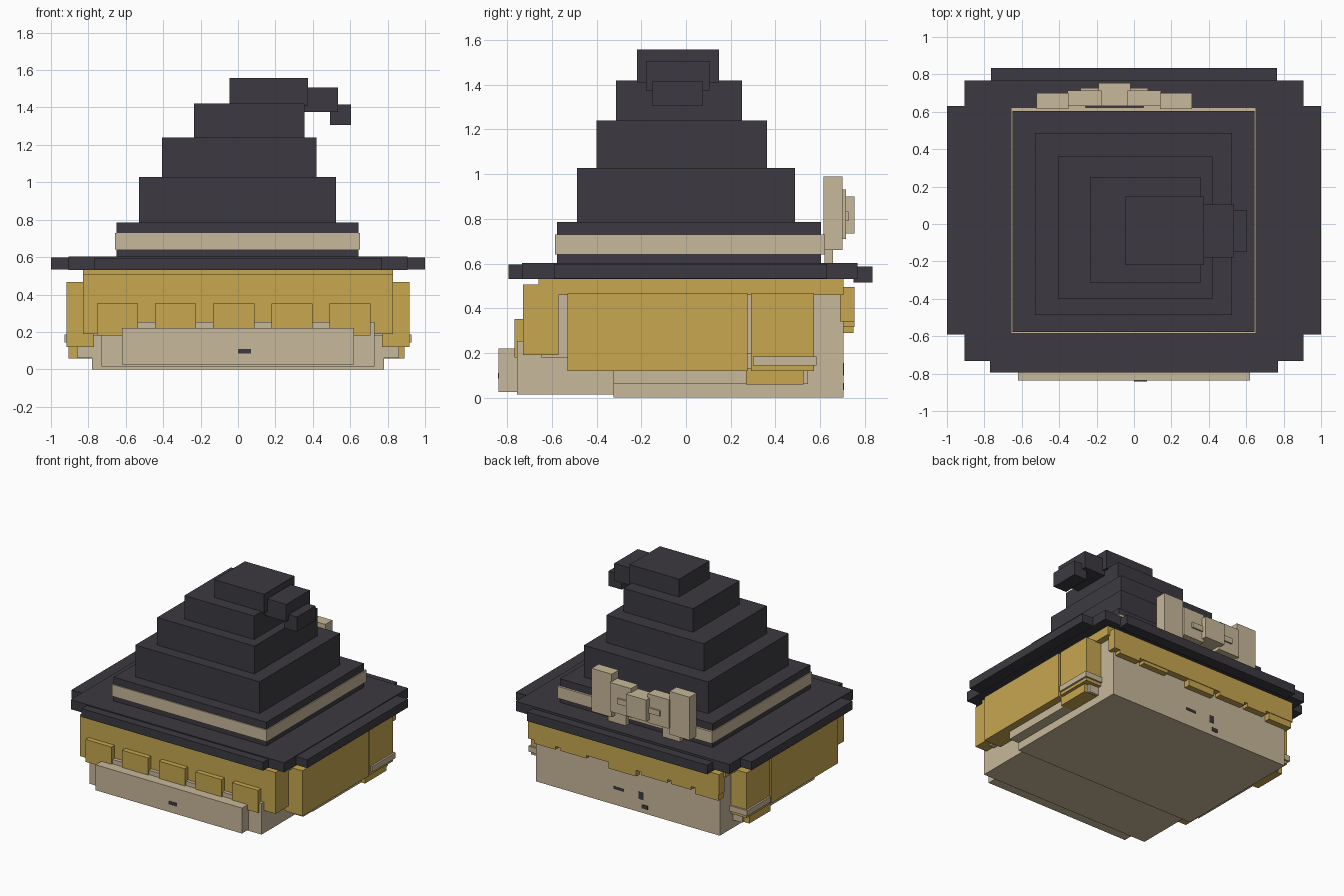
import bpy, bmesh


def material(name, col):
    m = bpy.data.materials.new(name)
    m.diffuse_color = (*col, 1)
    return m


GOLD = material("golden_hair", (0.57, 0.385, 0.08))
CREAM = material("cream_skin", (0.58, 0.48, 0.325))
DARK = material("charcoal_cloth", (0.045, 0.042, 0.052))


def boxes(name, mat, items):
    """One object made of boxes given as (x0, x1, y0, y1, z0, z1)."""
    bm = bmesh.new()
    for x0, x1, y0, y1, z0, z1 in items:
        r = bmesh.ops.create_cube(bm, size=1)
        for v in r["verts"]:
            v.co = ((x0 + x1) / 2 + v.co.x * (x1 - x0),
                    (y0 + y1) / 2 + v.co.y * (y1 - y0),
                    (z0 + z1) / 2 + v.co.z * (z1 - z0))
    me = bpy.data.meshes.new(name)
    bm.to_mesh(me)
    bm.free()
    me.materials.append(mat)
    ob = bpy.data.objects.new(name, me)
    bpy.context.collection.objects.link(ob)
    return ob


def mid(name, mat, w, *rest):
    """Box centred on x = 0 with half width w."""
    return boxes(name, mat, [(-w, w, *rest)])


def pair(name, mat, x0, x1, *rest):
    """The same box on both sides."""
    return boxes(name, mat, [(x0, x1, *rest), (-x1, -x0, *rest)])


# Head
mid("head", CREAM, 0.78, -0.325, 0.705, 0.0, 0.47)
mid("brow", CREAM, 0.775, -0.65, -0.32, 0.18, 0.47)
mid("lower_face", CREAM, 0.73, -0.757, -0.32, 0.015, 0.253)
mid("chin", CREAM, 0.62, -0.838, -0.75, 0.025, 0.22)
pair("cheek", CREAM, 0.77, 0.86, -0.325, 0.545, 0.06, 0.2)

# Small dark marks on the front and back
boxes("front_mark", DARK, [(0.0, 0.07, -0.841, -0.835, 0.085, 0.11)])
boxes("back_marks", DARK, [(0.03, 0.12, 0.70, 0.708, 0.12, 0.14),
                           (-0.135, -0.095, 0.70, 0.708, 0.10, 0.155),
                           (-0.17, -0.12, 0.70, 0.708, 0.035, 0.065)])

# Hair
mid("hair_cap", GOLD, 0.83, -0.66, 0.705, 0.46, 0.53)
mid("front_hair", GOLD, 0.83, -0.73, -0.57, 0.19, 0.507)
boxes("bangs", GOLD, [(c - 0.11, c + 0.11, -0.768, -0.72, 0.18, 0.352)
                      for c in (-0.645, -0.335, -0.023, 0.288, 0.598)])
pair("side_hair", GOLD, 0.77, 0.917, -0.53, 0.275, 0.12, 0.467)
pair("rear_side_hair", GOLD, 0.77, 0.914, 0.29, 0.572, 0.12, 0.467)
boxes("hair_tufts", GOLD, [(0.77, 0.89, 0.268, 0.525, 0.058, 0.13),
                           (-0.905, -0.77, 0.268, 0.525, 0.058, 0.13)])
pair("hair_ties", CREAM, 0.77, 0.928, 0.30, 0.585, 0.143, 0.185)
mid("back_hair", GOLD, 0.81, 0.69, 0.755, 0.34, 0.495)
boxes("back_fringe", GOLD, [(a, b, 0.69, y, z, 0.36) for a, b, y, z in (
    (0.58, 0.76, 0.755, 0.315), (0.32, 0.54, 0.75, 0.315),
    (-0.10, 0.13, 0.75, 0.29), (-0.37, -0.15, 0.755, 0.315),
    (-0.57, -0.40, 0.755, 0.315), (-0.80, -0.60, 0.75, 0.29))])

# Hat brim
mid("brim", DARK, 0.905, -0.733, 0.767, 0.53, 0.603)
mid("brim_sides", DARK, 1.0, -0.59, 0.632, 0.533, 0.597)
mid("brim_front", DARK, 0.77, -0.795, -0.72, 0.53, 0.595)
mid("brim_back", DARK, 0.765, 0.75, 0.835, 0.516, 0.586)

# Hat crown, stepped and leaning, with a drooping tip
boxes("hat_base", DARK, [(-0.65, 0.645, -0.578, 0.605, 0.59, 0.785)])
boxes("hat_band", CREAM, [(-0.657, 0.653, -0.586, 0.622, 0.64, 0.73)])
boxes("hat_crown", DARK, [(-0.53, 0.525, -0.487, 0.487, 0.78, 1.028),
                          (-0.405, 0.42, -0.40, 0.362, 1.02, 1.24),
                          (-0.235, 0.355, -0.313, 0.25, 1.23, 1.42),
                          (-0.045, 0.375, -0.22, 0.148, 1.41, 1.557)])
boxes("hat_tip", DARK, [(0.34, 0.535, -0.18, 0.105, 1.375, 1.507),
                        (0.493, 0.605, -0.15, 0.075, 1.305, 1.417)])

# Bow behind the hat, mirrored about its own centre
C = -0.105
bow = [(C - 0.085, C + 0.085, 0.63, 0.753, 0.735, 0.90)]
for s in (-1, 1):
    for a, b, y0, y1, z0, z1 in ((0.245, 0.415, 0.615, 0.70, 0.66, 0.99),
                                 (0.07, 0.25, 0.63, 0.715, 0.71, 0.932),
                                 (0.07, 0.18, 0.70, 0.727, 0.79, 0.832),
                                 (0.155, 0.305, 0.62, 0.658, 0.60, 0.73)):
        xs = sorted((C + s * a, C + s * b))
        bow.append((*xs, y0, y1, z0, z1))
boxes("bow", CREAM, bow)
